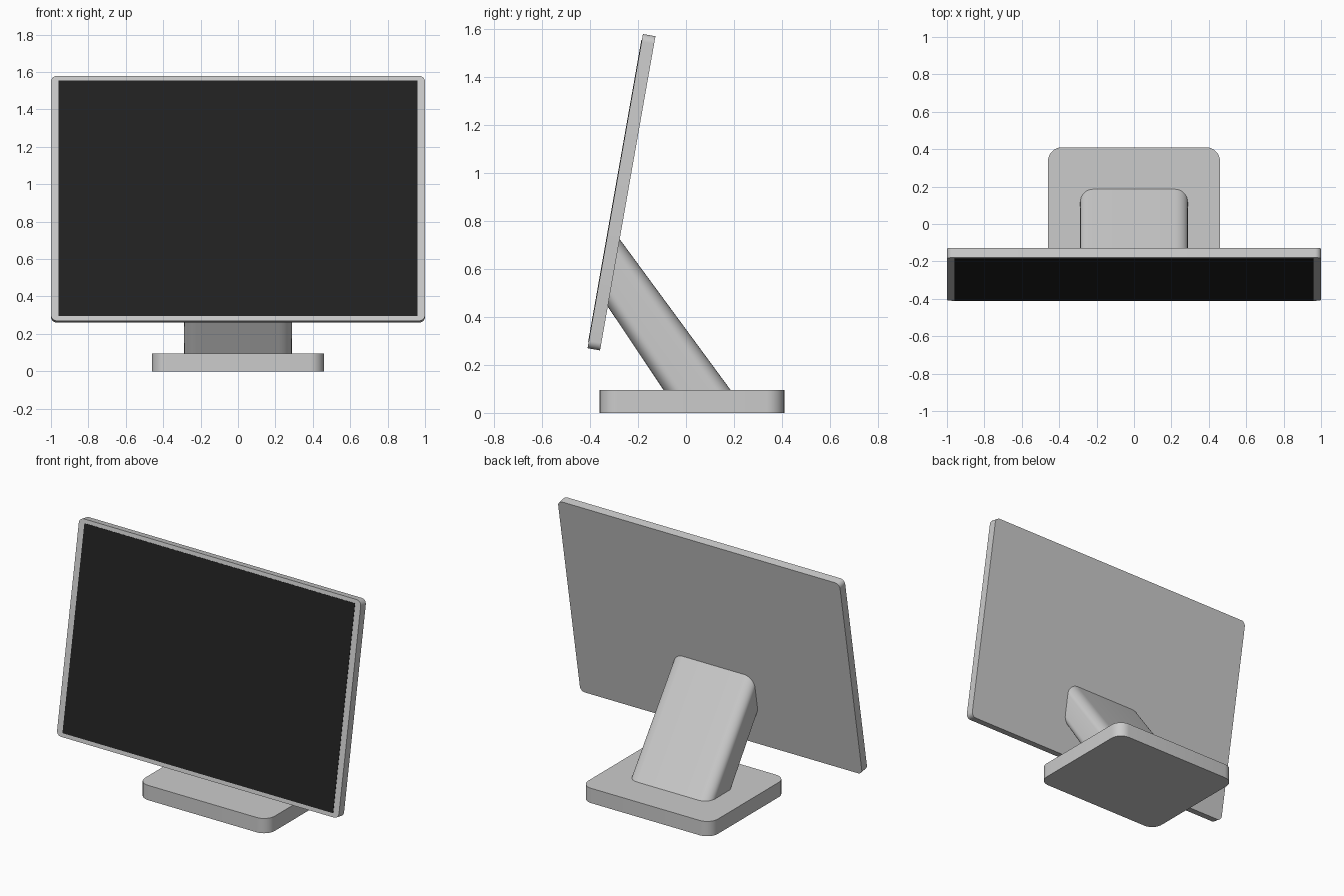
import bpy
import bmesh
from math import radians, cos, sin, pi
from mathutils import Matrix

cube = bpy.data.objects.get("Cube")
if cube:
    bpy.data.objects.remove(cube, do_unlink=True)


def make_material(name, value):
    mat = bpy.data.materials.new(name)
    mat.use_nodes = True
    color = (value, value, value, 1)
    mat.diffuse_color = color
    mat.node_tree.nodes["Principled BSDF"].inputs["Base Color"].default_value = color
    return mat


def rounded_rect(width, depth, radius, steps=8):
    """Counter-clockwise outline centred on the origin."""
    points = []
    for i, (sx, sy) in enumerate([(1, 1), (-1, 1), (-1, -1), (1, -1)]):
        cx, cy = sx * (width / 2 - radius), sy * (depth / 2 - radius)
        for k in range(steps + 1):
            a = (i + k / steps) * pi / 2
            points.append((cx + radius * cos(a), cy + radius * sin(a)))
    return points


def loft(name, lower, upper, mat, matrix=Matrix()):
    """Closed solid between two matching rings of points."""
    bm = bmesh.new()
    a = [bm.verts.new(p) for p in lower]
    b = [bm.verts.new(p) for p in upper]
    n = len(a)
    for i in range(n):
        j = (i + 1) % n
        bm.faces.new((a[i], a[j], b[j], b[i]))
    bm.faces.new(a[::-1])
    bm.faces.new(b)
    mesh = bpy.data.meshes.new(name)
    bm.to_mesh(mesh)
    bm.free()
    mesh.materials.append(mat)
    obj = bpy.data.objects.new(name, mesh)
    obj.matrix_world = matrix
    bpy.context.collection.objects.link(obj)
    bpy.ops.object.select_all(action="DESELECT")
    obj.select_set(True)
    bpy.context.view_layer.objects.active = obj
    bpy.ops.object.shade_smooth_by_angle(angle=radians(35))
    return obj


def slab(name, outline, z0, z1, mat, matrix=Matrix()):
    return loft(name, [(x, y, z0) for x, y in outline],
                [(x, y, z1) for x, y in outline], mat, matrix)


metal = make_material("light grey metal", 0.6)
glass = make_material("black screen", 0.015)

# Foot plate
slab("base", rounded_rect(0.92, 0.77, 0.075), 0, 0.095, metal,
     Matrix.Translation((0, 0.025, 0)))

# Leaning neck, from the foot plate to the sloping back of the display
section = [(x, y + 0.05) for x, y in rounded_rect(0.575, 0.28, 0.07)]
foot = [(x, y, 0.09) for x, y in section]
head = []
for x, y in section:
    z = y + 0.53
    head.append((x, -0.355 + (z - 0.26) * 0.176 - 0.014, z + 0.02))
loft("neck", foot, head, metal)

# Display housing and screen, tilted back
tilt = Matrix.Translation((0, -0.269, 0.92)) @ Matrix.Rotation(radians(80), 4, "X")
slab("display_housing", rounded_rect(2, 1.33, 0.032), -0.0265, 0.0265, metal, tilt)
slab("screen", [(0.96, 0.64), (-0.96, 0.64), (-0.96, -0.64), (0.96, -0.64)],
     0.024, 0.0285, glass, tilt)
